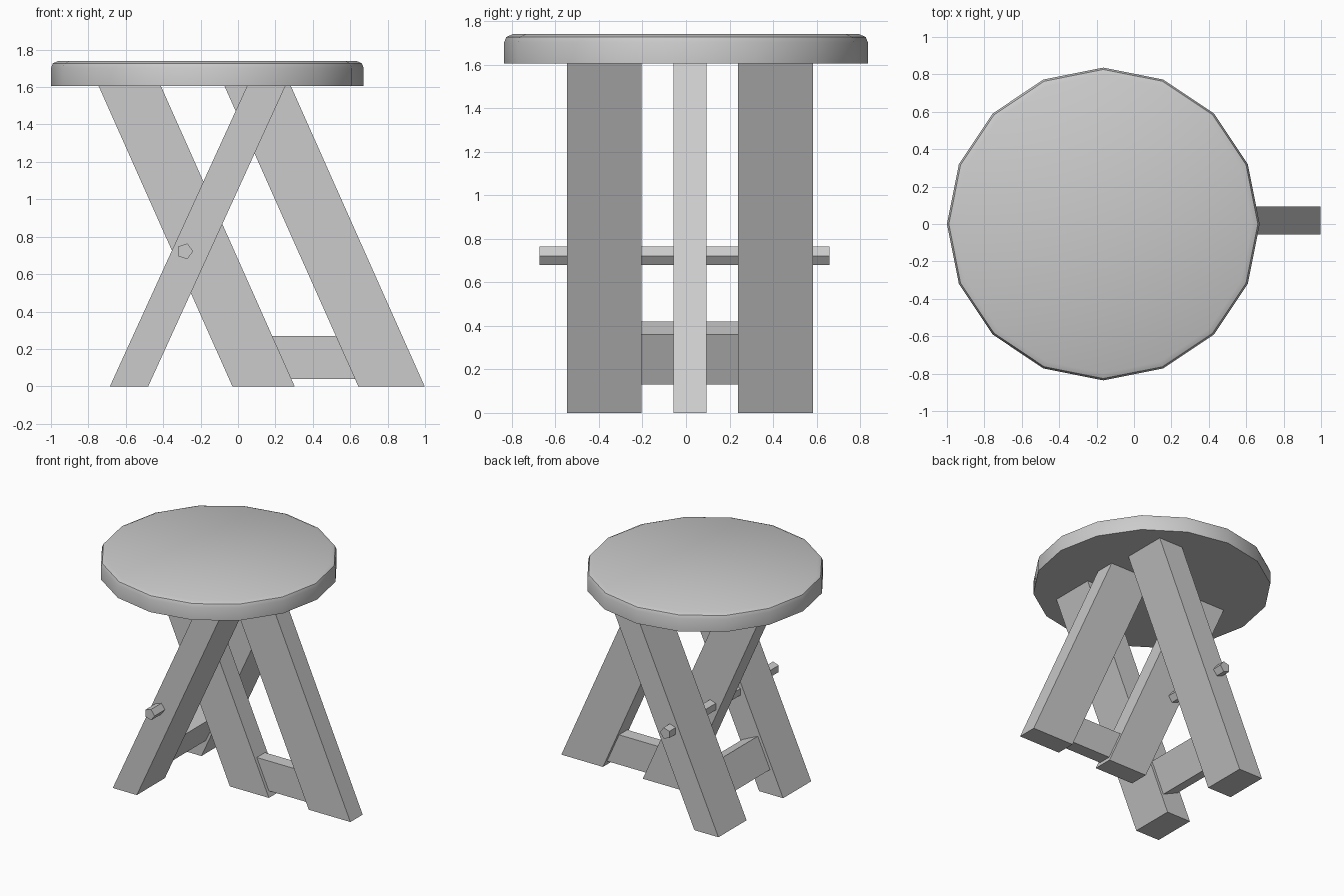
import bpy, bmesh, math
from mathutils import Vector

if "Cube" in bpy.data.objects:
    bpy.data.objects.remove(bpy.data.objects["Cube"])

MID_Y = 0.0185      # centre plane of the leg frame
SEAT_Z = 1.605      # underside of the seat


def finish(name, bm):
    bmesh.ops.recalc_face_normals(bm, faces=bm.faces)
    mesh = bpy.data.meshes.new(name)
    bm.to_mesh(mesh)
    bm.free()
    obj = bpy.data.objects.new(name, mesh)
    bpy.context.collection.objects.link(obj)
    return obj


def extrude_xz(name, profile, y0, y1):
    """Solid made from an x-z outline pulled along y."""
    bm = bmesh.new()
    face = bm.faces.new([bm.verts.new((x, y0, z)) for x, z in profile])
    out = bmesh.ops.extrude_face_region(bm, geom=[face])
    moved = [g for g in out["geom"] if isinstance(g, bmesh.types.BMVert)]
    bmesh.ops.translate(bm, vec=(0, y1 - y0, 0), verts=moved)
    return finish(name, bm)


def leg(name, bottom, top, width, y0, y1):
    """Slanted leg cut level at floor and seat."""
    return extrude_xz(name, [(bottom, 0), (bottom + width, 0),
                             (top + width, SEAT_Z), (top, SEAT_Z)], y0, y1)


# Seat: 16-sided disc with a rounded upper rim
bm = bmesh.new()
rings = []
for r, z in [(0.836, SEAT_Z), (0.836, 1.702), (0.826, 1.727), (0.797, 1.74)]:
    rings.append([bm.verts.new((-0.164 + r * math.cos(i * math.tau / 16),
                                r * math.sin(i * math.tau / 16), z))
                  for i in range(16)])
for lo, hi in zip(rings, rings[1:]):
    for i in range(16):
        j = (i + 1) % 16
        bm.faces.new((lo[i], lo[j], hi[j], hi[i]))
bm.faces.new(rings[0][::-1])
bm.faces.new(rings[-1])
seat = finish("seat", bm)
bpy.context.view_layer.objects.active = seat
seat.select_set(True)
bpy.ops.object.shade_smooth_by_angle(angle=math.radians(35))

# Outer pair of legs, front and back
leg("front_leg", -0.685, 0.048, 0.205, -0.547, -0.205)
leg("back_leg", -0.685, 0.048, 0.205, 0.24, 0.583)

# Central pair of legs, leaning the other way
leg("inner_leg", -0.03, -0.745, 0.333, MID_Y - 0.075, MID_Y + 0.075)
leg("right_leg", 0.643, -0.072, 0.355, MID_Y - 0.075, MID_Y + 0.075)

# Low stretcher between the central legs, ends buried in them
extrude_xz("central_stretcher", [(0.24, 0.04), (0.67, 0.04), (0.57, 0.27), (0.14, 0.27)],
           MID_Y - 0.05, MID_Y + 0.05)

# Tilted stretcher between the outer legs
axis = Vector((0.414, 0.91))
side = Vector((0.91, -0.414))
centre = Vector((-0.455, 0.275))
outline = [centre + axis * a * 0.126 + side * s * 0.072
           for a, s in ((-1, -1), (-1, 1), (1, 1), (1, -1))]
extrude_xz("outer_stretcher", outline, -0.215, 0.25)

# Five-sided pivot peg through all crossing legs
peg = [(-0.284 + 0.044 * math.cos(i * math.tau / 5),
        0.722 + 0.044 * math.sin(i * math.tau / 5)) for i in range(5)]
extrude_xz("pivot_peg", peg, -0.673, 0.66)
